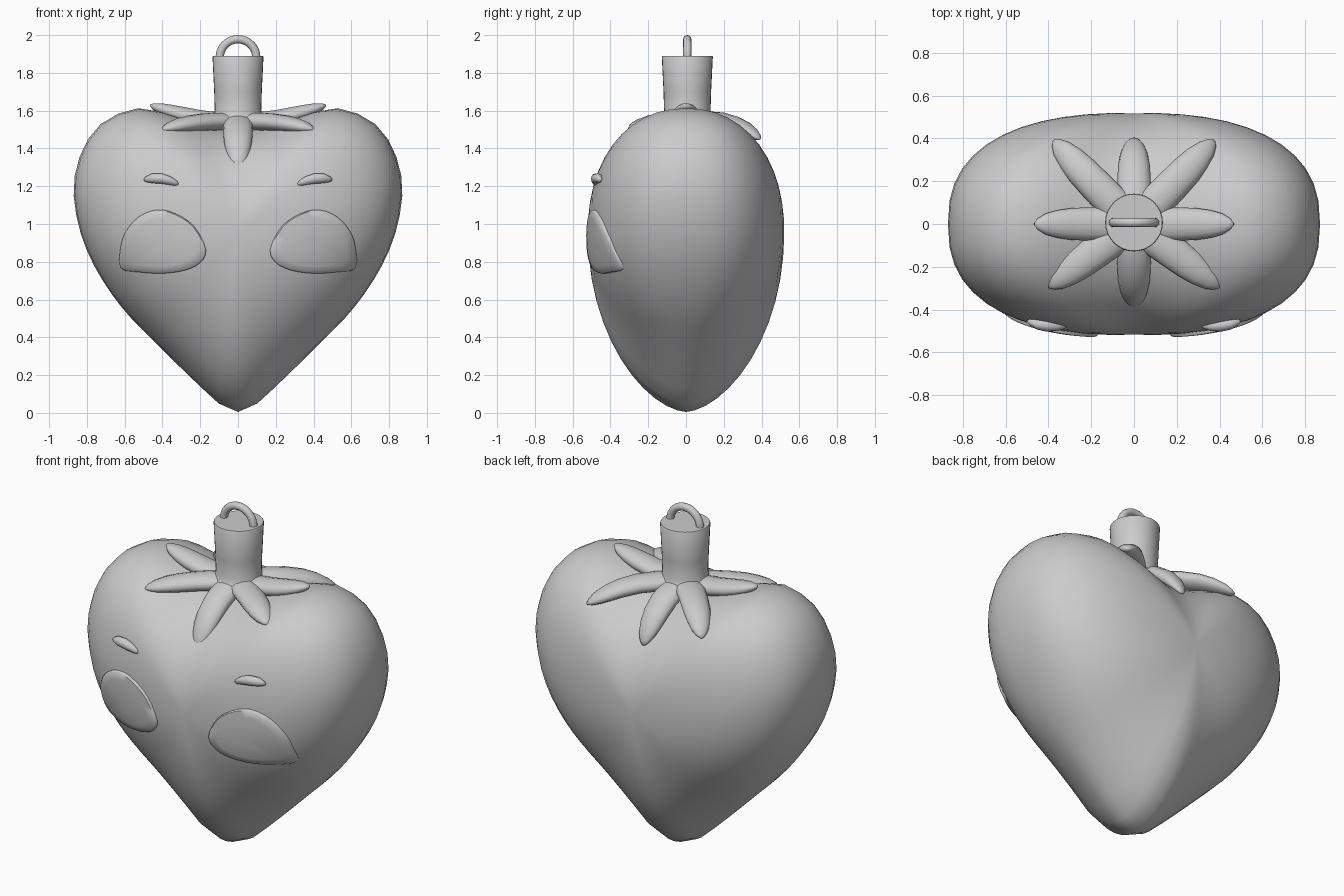
import bpy, bmesh, math
from mathutils import Vector

if "Cube" in bpy.data.objects:
    bpy.data.objects.remove(bpy.data.objects["Cube"])

CZ, DEPTH = 0.95, 0.52


def finish(obj, angle=50):
    bpy.ops.object.select_all(action='DESELECT')
    obj.select_set(True)
    bpy.context.view_layer.objects.active = obj
    bpy.ops.object.shade_smooth_by_angle(angle=math.radians(angle))


def loft(name, rings, angle=50):
    """Skin a list of closed rings and fan both ends shut."""
    bm = bmesh.new()
    vs = [[bm.verts.new(p) for p in r] for r in rings]
    n = len(rings[0])
    for a, b in zip(vs, vs[1:]):
        for i in range(n):
            j = (i + 1) % n
            bm.faces.new((a[i], a[j], b[j], b[i]))
    for r in (vs[0], vs[-1]):
        c = bm.verts.new(sum((v.co for v in r), Vector()) / n)
        for i in range(n):
            bm.faces.new((r[i], r[(i + 1) % n], c))
    bmesh.ops.recalc_face_normals(bm, faces=bm.faces)
    me = bpy.data.meshes.new(name)
    bm.to_mesh(me)
    bm.free()
    obj = bpy.data.objects.new(name, me)
    bpy.context.collection.objects.link(obj)
    finish(obj, angle)
    return obj


def spline(pts, steps, closed=False):
    """Catmull-Rom curve through 2D points."""
    n, out = len(pts), []
    get = (lambda i: Vector(pts[i % n])) if closed else (lambda i: Vector(pts[max(0, min(n - 1, i))]))
    for i in range(n if closed else n - 1):
        a, b, c, d = (get(i + k) for k in (-1, 0, 1, 2))
        for s in range(steps):
            t = s / steps
            out.append(0.5 * (2 * b + (c - a) * t + (2 * a - 5 * b + 4 * c - d) * t * t
                              + (3 * b - a - 3 * c + d) * t ** 3))
    if not closed:
        out.append(Vector(pts[-1]))
    return out


# Heart outline as radius against angle from straight down
half = [(0, 0.005), (0.07, 0.025), (0.2, 0.14), (0.4, 0.335), (0.6, 0.54), (0.74, 0.74), (0.83, 0.94),
        (0.87, 1.15), (0.855, 1.3), (0.8, 1.44), (0.7, 1.55), (0.55, 1.61), (0.43, 1.6), (0.3, 1.56),
        (0.15, 1.515), (0, 1.5)]
polar = [(math.atan2(p.x, CZ - p.y), math.hypot(p.x, p.y - CZ)) for p in spline(half, 8)]


def radius(th):
    th = abs(math.atan2(math.sin(th), math.cos(th)))
    for (a, r), (b, s) in zip(polar, polar[1:]):
        if a <= th <= b:
            return r + (s - r) * (th - a) / max(b - a, 1e-9)
    return polar[-1][1]


def thickness(th, r):
    s = math.sin(th) ** 2
    e0 = 0.6 if math.cos(th) > 0 else 0.5
    return DEPTH * max(0, 1 - r ** (2 + 0.5 * s)) ** (e0 + (0.4 - e0) * s)


def front_depth(x, z):
    th = math.atan2(x, CZ - z)
    return thickness(th, math.hypot(x, z - CZ) / radius(th))


# Heart-shaped fruit body
M, N = 56, 12
rings = []
for k in range(1, 2 * N):
    phi = k * math.pi / (2 * N)
    r, sign = math.sin(phi), (-1 if k < N else 1)
    ring = []
    for i in range(M):
        th = 2 * math.pi * i / M
        R = radius(th) * r
        y = 0 if k == N else sign * thickness(th, r)
        ring.append(Vector((R * math.sin(th), y, CZ - R * math.cos(th))))
    rings.append(ring)
loft("fruit_body", rings, 80)


def tube(name, p0, p1, p2, widths, flat, side):
    """Tapered tube with oval section along a quadratic curve."""
    p0, p1, p2, side = Vector(p0), Vector(p1), Vector(p2), Vector(side).normalized()
    rings = []
    for t, w in widths:
        c = p0 * (1 - t) ** 2 + p1 * 2 * t * (1 - t) + p2 * t * t
        tan = ((p1 - p0) * (1 - t) + (p2 - p1) * t).normalized()
        nor = tan.cross(side).normalized()
        rings.append([c + side * w * math.cos(a) + nor * w * flat * math.sin(a)
                      for a in (2 * math.pi * i / 14 for i in range(14))])
    loft(name, rings, 80)


# Calyx leaves
leaf_w = [(0, 0.085), (0.2, 0.08), (0.4, 0.078), (0.6, 0.074), (0.75, 0.065), (0.88, 0.049), (0.96, 0.028), (1, 0.008)]
leaves = [("front", (0, -0.25, 1.52), (0, -0.385, 1.28)),
          ("back", (0, 0.26, 1.54), (0, 0.4, 1.31)),
          ("side", (0.25, 0, 1.55), (0.465, 0, 1.63)),
          ("front_diagonal", (0.22, -0.16, 1.55), (0.4, -0.295, 1.5)),
          ("back_diagonal", (0.22, 0.22, 1.58), (0.375, 0.39, 1.45))]
for name, mid, tip in leaves:
    for s in ((1, -1) if tip[0] else (1,)):
        m, e = (mid[0] * s, *mid[1:]), (tip[0] * s, *tip[1:])
        tube(f"leaf_{name}_{'right' if s > 0 else 'left'}", (m[0] * 0.2, m[1] * 0.2, 1.54), m, e,
             leaf_w, 0.6, (-e[1], e[0], 0))

# Stem with flared foot
stem = [(0.17, 1.52), (0.14, 1.555), (0.123, 1.6), (0.126, 1.7), (0.135, 1.885), (0.132, 1.89)]
loft("stem", [[Vector((r * math.cos(a), 0.007 + r * math.sin(a), z))
               for a in (2 * math.pi * i / 32 for i in range(32))] for r, z in stem], 40)

# Hanging loop
bpy.ops.mesh.primitive_torus_add(major_radius=0.097, minor_radius=0.022, major_segments=32, minor_segments=12,
                                 location=(0, 0.007, 1.881), rotation=(math.pi / 2, 0, 0))
bpy.context.object.name = "hanging_loop"
finish(bpy.context.object)

# Brows and raised eye patches
patch = [(0.17, 0.865), (0.23, 0.985), (0.33, 1.055), (0.43, 1.075), (0.53, 1.035), (0.6, 0.95), (0.624, 0.86),
         (0.62, 0.765), (0.52, 0.745), (0.4, 0.738), (0.28, 0.755), (0.2, 0.795)]
edge = spline(patch, 3, True)
mid = Vector((0.41, 0.89))
brow_w = [(0, 0.006), (0.08, 0.015), (0.25, 0.023), (0.5, 0.028), (0.75, 0.026), (0.92, 0.016), (1, 0.006)]
for s, tag in ((1, "right"), (-1, "left")):
    tube(f"brow_{tag}", (0.315 * s, -0.475, 1.208), (0.41 * s, -0.485, 1.262), (0.498 * s, -0.455, 1.232),
         brow_w, 1.0, (0, 1, 0))
    rings = []
    for f, off in ((1, -0.05), (1, 0.008), (0.97, 0.015), (0.75, 0.016), (0.5, 0.016), (0.25, 0.016)):
        pts = [mid + (p - mid) * f for p in edge]
        rings.append([Vector((p.x * s, -front_depth(p.x, p.y) - off, p.y)) for p in pts])
    loft(f"eye_patch_{tag}", rings, 50)
